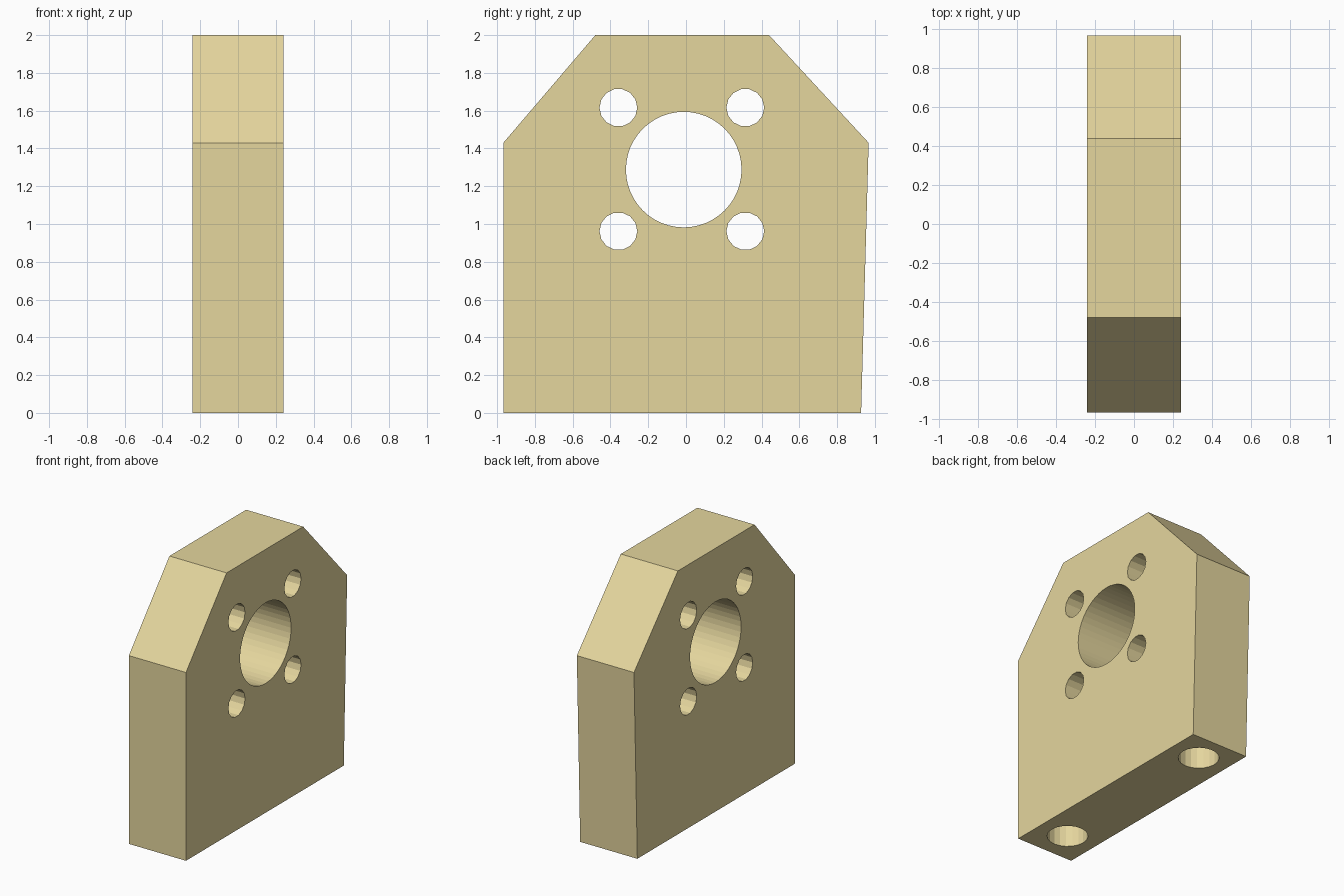
import bpy, bmesh, math

if "Cube" in bpy.data.objects:
    bpy.data.objects.remove(bpy.data.objects["Cube"])

HALF = 0.24  # half the plate thickness

# Plate: side profile (y, z) extruded along x
profile = [(-0.967, 0), (0.927, 0), (0.967, 1.43), (0.44, 2), (-0.48, 2), (-0.967, 1.43)]
bm = bmesh.new()
face = bm.faces.new([bm.verts.new((-HALF, y, z)) for y, z in profile])
ext = bmesh.ops.extrude_face_region(bm, geom=[face])
verts = [g for g in ext["geom"] if isinstance(g, bmesh.types.BMVert)]
bmesh.ops.translate(bm, verts=verts, vec=(2 * HALF, 0, 0))
bmesh.ops.recalc_face_normals(bm, faces=bm.faces[:])
mesh = bpy.data.meshes.new("mounting_plate")
bm.to_mesh(mesh)
bm.free()
plate = bpy.data.objects.new("mounting_plate", mesh)
bpy.context.collection.objects.link(plate)

mat = bpy.data.materials.new("tan")
mat.diffuse_color = (0.78, 0.67, 0.34, 1)
mat.use_nodes = True
mat.node_tree.nodes["Principled BSDF"].inputs["Base Color"].default_value = mat.diffuse_color
mesh.materials.append(mat)


def drill(location, radius, depth, sides, rotation=(0, 0, 0)):
    """Cut a round hole into the plate."""
    bpy.ops.mesh.primitive_cylinder_add(vertices=sides, radius=radius, depth=depth,
                                        location=location, rotation=rotation)
    cutter = bpy.context.object
    cutter.name = "hole_cutter"
    cutter.hide_render = True
    mod = plate.modifiers.new("hole", 'BOOLEAN')
    mod.operation = 'DIFFERENCE'
    mod.solver = 'EXACT'
    mod.object = cutter
    bpy.context.view_layer.objects.active = plate
    bpy.ops.object.modifier_apply(modifier=mod.name)
    bpy.data.objects.remove(cutter)


ACROSS = (0, math.pi / 2, 0)

# Large central bore
drill((0, -0.012, 1.288), 0.306, 1, 48, ACROSS)

# Four bolt holes around the bore
for y in (-0.358, 0.314):
    for z in (0.962, 1.616):
        drill((0, y, z), 0.1, 1, 14, ACROSS)

# Two blind mounting holes in the base
BASE_DEPTH = 0.6
for y in (-0.72, 0.70):
    drill((0, y, 0), 0.143, 2 * BASE_DEPTH, 20)
